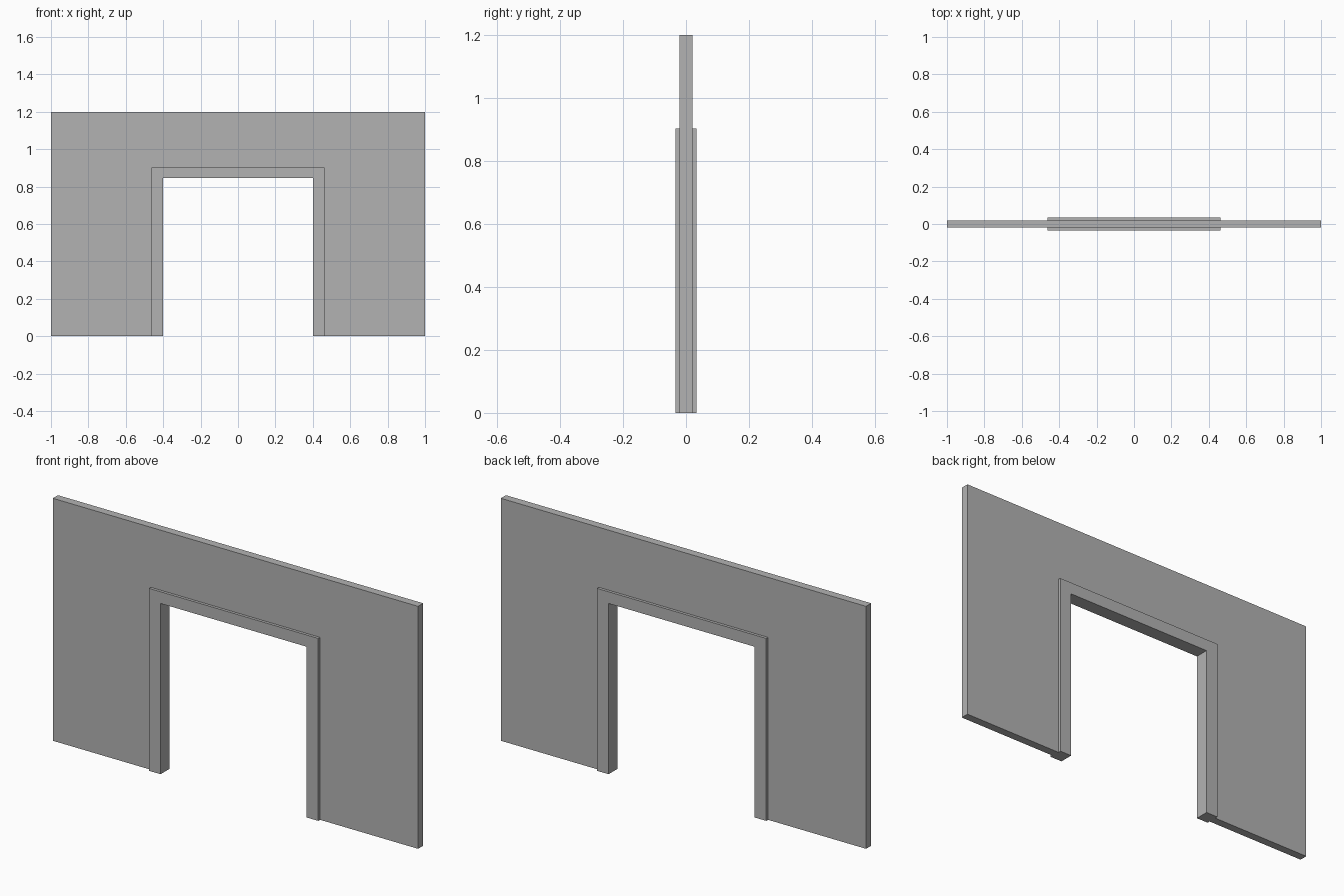
import bpy
import bmesh

cube = bpy.data.objects.get("Cube")
if cube:
    bpy.data.objects.remove(cube, do_unlink=True)

# Plain grey for the whole model
grey = bpy.data.materials.new("plain grey")
grey.use_nodes = True
colour = (0.45, 0.45, 0.45, 1)
grey.diffuse_color = colour
grey.node_tree.nodes["Principled BSDF"].inputs["Base Color"].default_value = colour

OPENING = (0.40, 0.845)   # half width and height of the doorway
CASING = (0.463, 0.903)   # outer half width and height of the frame
WALL = (1.0, 1.2)         # outer half width and height of the wall


def portal(name, outer, inner, depth):
    """Extrude an upside-down U profile, centred on y = 0."""
    (ow, oh), (iw, ih) = outer, inner
    half = [(ow, 0), (ow, oh)]
    hole = [(iw, ih), (iw, 0)]
    outline = (half + [(-x, z) for x, z in reversed(half)]
               + [(-x, z) for x, z in reversed(hole)] + hole)
    bm = bmesh.new()
    face = bm.faces.new([bm.verts.new((x, -depth / 2, z)) for x, z in outline])
    extruded = bmesh.ops.extrude_face_region(bm, geom=[face], use_keep_orig=True)
    moved = [v for v in extruded["geom"] if isinstance(v, bmesh.types.BMVert)]
    bmesh.ops.translate(bm, verts=moved, vec=(0, depth, 0))
    bmesh.ops.recalc_face_normals(bm, faces=bm.faces)
    mesh = bpy.data.meshes.new(name)
    bm.to_mesh(mesh)
    bm.free()
    mesh.materials.append(grey)
    obj = bpy.data.objects.new(name, mesh)
    bpy.context.collection.objects.link(obj)
    return obj


# Wall panel around the frame, and the thicker door frame
portal("wall", WALL, CASING, 0.04)
portal("door_frame", CASING, OPENING, 0.068)
